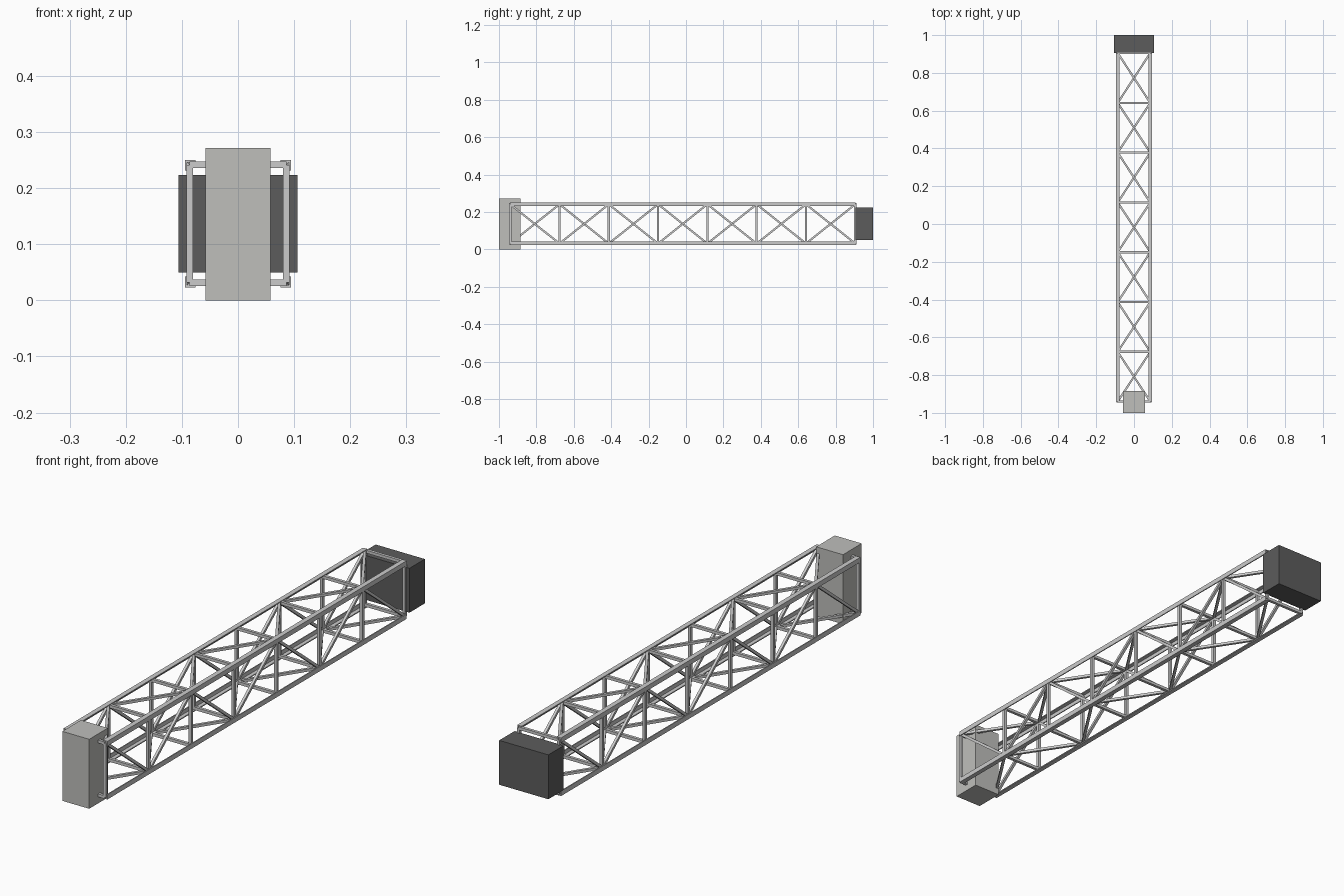
import bpy
import bmesh
from mathutils import Vector, Matrix

if "Cube" in bpy.data.objects:
    bpy.data.objects.remove(bpy.data.objects["Cube"])

BAYS = 7
Y0, Y1 = -0.94, 0.905
HX, Z_LOW, Z_HIGH = 0.086, 0.0315, 0.2415
stations = [Y0 + (Y1 - Y0) * i / BAYS for i in range(BAYS + 1)]


def finish(bm, name, color=None):
    mesh = bpy.data.meshes.new(name)
    bm.to_mesh(mesh)
    bm.free()
    obj = bpy.data.objects.new(name, mesh)
    bpy.context.collection.objects.link(obj)
    if color:
        mat = bpy.data.materials.new(name + "_paint")
        mat.diffuse_color = (*color, 1)
        mat.use_nodes = True
        mat.node_tree.nodes["Principled BSDF"].inputs["Base Color"].default_value = mat.diffuse_color
        mesh.materials.append(mat)
    return obj


def box(name, lo, hi, color=None):
    lo, hi = Vector(lo), Vector(hi)
    bm = bmesh.new()
    bmesh.ops.create_cube(bm, size=1, matrix=Matrix.Translation((lo + hi) / 2)
                          @ Matrix.Diagonal((*(hi - lo), 1)))
    return finish(bm, name, color)


def bars(name, pairs, width):
    # Square bars from point to point
    bm = bmesh.new()
    for a, b in pairs:
        d = b - a
        turn = d.to_track_quat('Z', 'Y').to_matrix().to_4x4()
        bmesh.ops.create_cube(bm, size=1, matrix=Matrix.Translation((a + b) / 2) @ turn
                              @ Matrix.Diagonal((width, width, d.length, 1)))
    return finish(bm, name)


def corner(c, i):
    # Corners run round the section: 0 left low, 1 right low, 2 right high, 3 left high
    c %= 4
    return Vector((HX if c in (1, 2) else -HX, stations[i], Z_HIGH if c > 1 else Z_LOW))


# Four long corner angles, L-section with the heel outward
LEG, THICK, HEEL = 0.019, 0.004, 0.0085
profile = [(0, 0), (LEG, 0), (LEG, THICK), (THICK, THICK), (THICK, LEG), (0, LEG)]
bm = bmesh.new()
for c in range(4):
    p = corner(c, 0)
    sx = 1 if p.x > 0 else -1
    sz = 1 if c > 1 else -1
    face = bm.faces.new([bm.verts.new((p.x + sx * (HEEL - u), Y0, p.z + sz * (HEEL - v)))
                         for u, v in profile])
    out = bmesh.ops.extrude_face_region(bm, geom=[face], use_keep_orig=True)
    bmesh.ops.translate(bm, vec=(0, Y1 - Y0, 0),
                        verts=[g for g in out['geom'] if isinstance(g, bmesh.types.BMVert)])
bmesh.ops.recalc_face_normals(bm, faces=bm.faces)
finish(bm, "corner_chords")

# Square frame of posts and crossbars at every station
bars("frame_bars", [(corner(c, i), corner(c + 1, i))
                    for i in range(BAYS + 1) for c in range(4)], 0.0115)

# Zigzag diagonals, opposite on facing sides: nodes alternate between corner pairs
diagonals = []
for i in range(BAYS):
    for c in range(4):
        a, b = (c, c + 1) if (c + i) % 2 == 0 else (c + 1, c)
        diagonals.append((corner(a, i), corner(b, i + 1)))
bars("diagonal_braces", diagonals, 0.0105)

# End blocks
box("front_block", (-0.058, -1, 0), (0.058, -0.885, 0.271), (0.52, 0.52, 0.5))
box("rear_block", (-0.106, 0.905, 0.05), (0.106, 1, 0.223), (0.107, 0.107, 0.107))
